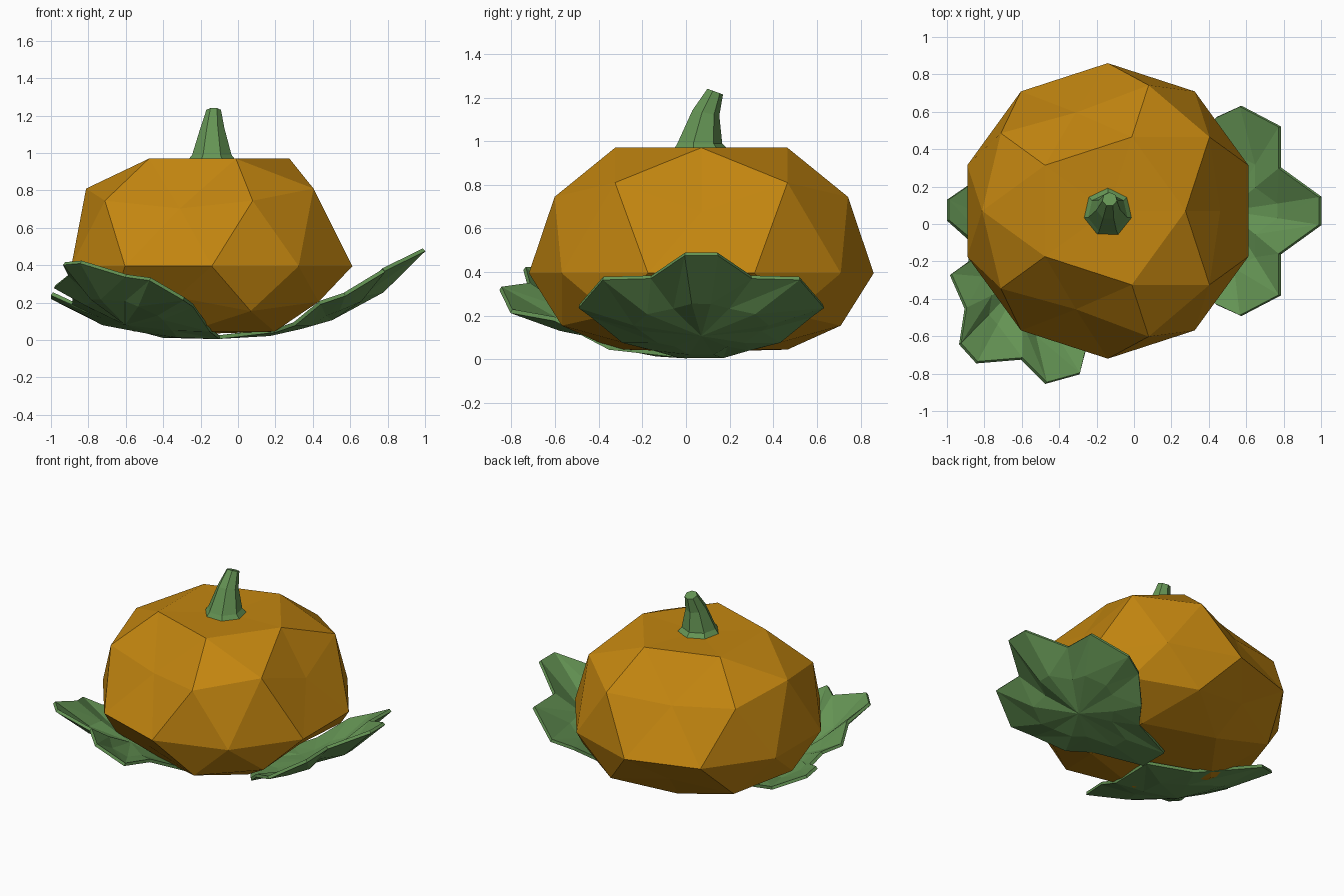
import bpy, bmesh, math

if "Cube" in bpy.data.objects:
    bpy.data.objects.remove(bpy.data.objects["Cube"])

CX, CY = -0.14, 0.07


def material(name, color):
    m = bpy.data.materials.new(name)
    m.diffuse_color = (*color, 1)
    m.use_nodes = True
    m.node_tree.nodes["Principled BSDF"].inputs["Base Color"].default_value = m.diffuse_color
    return m


orange = material("orange_skin", (0.54, 0.235, 0.005))
green = material("leaf_green", (0.13, 0.30, 0.09))


def finish(bm, name, mat):
    bmesh.ops.recalc_face_normals(bm, faces=bm.faces)
    me = bpy.data.meshes.new(name)
    bm.to_mesh(me)
    bm.free()
    ob = bpy.data.objects.new(name, me)
    me.materials.append(mat)
    bpy.context.collection.objects.link(ob)
    return ob


def interp(table, x):
    for (x0, y0), (x1, y1) in zip(table, table[1:]):
        if x <= x1:
            return y0 + (y1 - y0) * (x - x0) / (x1 - x0)
    return table[-1][1]


# Pumpkin body: icosphere with flattened ends; some corners cut to broad flat facets
levels = [(-1, 0.035), (-0.8507, 0.045), (-0.5257, 0.155), (-0.4472, 0.205),
          (0, 0.395), (0.4472, 0.745), (0.5257, 0.81), (0.8507, 0.97), (1, 0.96)]
cut = [(0.4472, 0), (0.5257, 108), (0.5257, -108),
       (-0.4472, 108), (-0.4472, -108), (-0.5257, 0)]
bm = bmesh.new()
bmesh.ops.create_icosphere(bm, subdivisions=2, radius=1)
flat = [v for v in bm.verts
        if any(abs(v.co.z - z) < 0.02 and
               abs(math.degrees(math.atan2(v.co.y, v.co.x)) - a) < 3 for z, a in cut)]
for v in bm.verts:
    v.co = (CX + 0.79 * v.co.x, CY + 0.79 * v.co.y, interp(levels, v.co.z))
for v in flat:
    near = [e.other_vert(v).co for e in v.link_edges]
    v.co = sum(near[1:], near[0].copy()) / len(near)
finish(bm, "pumpkin_body", orange)

# Stem: seven-sided rings leaning back (x, y, z, radius, tilt)
bm = bmesh.new()
rings = []
for x, y, z, r, tilt in [(CX, 0.065, 0.945, 0.145, 0), (CX, 0.058, 0.99, 0.108, 0),
                         (-0.137, 0.088, 1.13, 0.066, -0.2),
                         (-0.13, 0.132, 1.228, 0.04, -0.35)]:
    ring = []
    for i in range(7):
        a = math.pi / 2 + i * math.tau / 7
        dy = r * math.sin(a)
        ring.append(bm.verts.new((x + r * math.cos(a), y + dy * math.cos(tilt),
                                  z + dy * math.sin(tilt))))
    rings.append(ring)
for a, b in zip(rings, rings[1:]):
    for i in range(7):
        j = (i + 1) % 7
        bm.faces.new((a[i], a[j], b[j], b[i]))
bm.faces.new(rings[-1])
bm.faces.new(rings[0][::-1])
finish(bm, "stem", green)

# Leaves: lobed outlines (x, y, lift) filled from a centre and cupped around the body
cup = [(0, 0.012), (0.27, 0.022), (0.59, 0.09), (0.9, 0.25), (1.14, 0.485)]


def leaf(name, centre, outline):
    bm = bmesh.new()

    def vert(x, y, lift=0):
        return bm.verts.new((x, y, interp(cup, math.hypot(x - CX, y - CY)) + lift))

    cx, cy = centre
    mid = vert(cx, cy)
    inner = [vert(cx + 0.55 * (x - cx), cy + 0.55 * (y - cy), 0.5 * h)
             for x, y, h in outline]
    outer = [vert(*p) for p in outline]
    n = len(outline)
    for i in range(n):
        j = (i + 1) % n
        bm.faces.new((mid, inner[i], inner[j]))
        bm.faces.new((inner[i], outer[i], outer[j]))
        bm.faces.new((inner[i], outer[j], inner[j]))
    ob = finish(bm, name, green)
    mod = ob.modifiers.new("thickness", 'SOLIDIFY')
    mod.thickness = 0.02
    mod.offset = 0


half = [(0.995, 0.075, 0), (0.78, 0.23, 0.08), (0.78, 0.45, 0), (0.57, 0.56, -0.01),
        (0.44, 0.5, 0.02), (0.3, 0.36, 0), (0.2, 0.22, 0), (-0.1, 0.1, 0)]
right = [(x, 0.07 + y, h) for x, y, h in half] + \
        [(x, 0.07 - y, h) for x, y, h in half[::-1]]
leaf("right_leaf", (0.5, 0.07), right)

leaf("front_left_leaf", (-0.6, -0.3),
     [(-0.93, -0.64, 0), (-0.84, -0.74, 0), (-0.6, -0.72, 0.08), (-0.47, -0.85, 0),
      (-0.29, -0.8, -0.02), (-0.24, -0.6, 0.05), (-0.15, -0.35, 0), (-0.1, 0.0, 0),
      (-0.4, 0.1, 0), (-0.82, 0.25, 0), (-0.995, 0.13, 0), (-0.995, 0.02, 0.02),
      (-0.88, -0.08, 0.02), (-0.88, -0.2, 0.04), (-0.98, -0.27, 0.03),
      (-0.9, -0.45, 0.08)])
